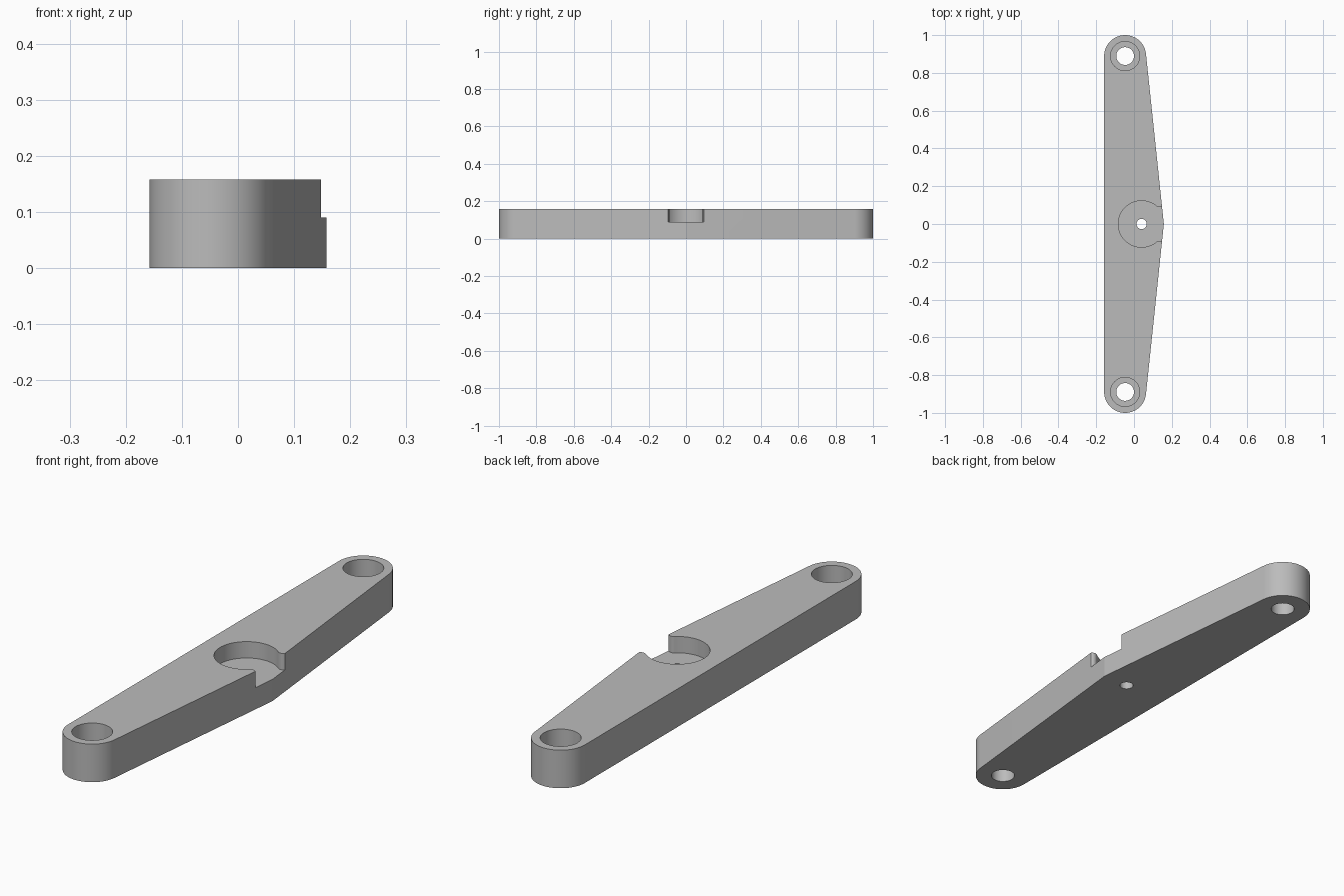
import bpy, bmesh
from math import sin, cos, radians, degrees, atan2, acos, hypot

if "Cube" in bpy.data.objects:
    bpy.data.objects.remove(bpy.data.objects["Cube"])

HEIGHT = 0.158
END_X, END_Y, END_R = -0.047, 0.889, 0.111
APEX_X = 0.158
POCKET_X, POCKET_R, POCKET_Z = 0.04, 0.123, 0.09
LIP_R, LIP_ANGLE = 0.02, 50

grey = bpy.data.materials.new("plain grey")
grey.use_nodes = True
colour = (0.5, 0.5, 0.5, 1)
grey.diffuse_color = colour
grey.node_tree.nodes["Principled BSDF"].inputs["Base Color"].default_value = colour


def arc(cx, cy, r, start, end, steps):
    angles = [radians(start + (end - start) * i / steps) for i in range(steps + 1)]
    return [(cx + r * cos(a), cy + r * sin(a)) for a in angles]


def mirrored(points):
    return points + [(x, -y) for x, y in reversed(points)]


def prism(name, outline, z0, z1):
    bm = bmesh.new()
    face = bm.faces.new([bm.verts.new((x, y, z0)) for x, y in outline])
    moved = bmesh.ops.extrude_face_region(bm, geom=[face])["geom"]
    bmesh.ops.translate(bm, vec=(0, 0, z1 - z0),
                        verts=[v for v in moved if isinstance(v, bmesh.types.BMVert)])
    bmesh.ops.recalc_face_normals(bm, faces=bm.faces)
    mesh = bpy.data.meshes.new(name)
    bm.to_mesh(mesh)
    bm.free()
    mesh.materials.append(grey)
    obj = bpy.data.objects.new(name, mesh)
    bpy.context.collection.objects.link(obj)
    return obj


# Lever body: straight left edge, round ends, tapered edges meeting at a point
dx, dy = END_X - APEX_X, END_Y
tangent = degrees(atan2(-dy, -dx) + acos(END_R / hypot(dx, dy)))
outline = mirrored(arc(END_X, END_Y, END_R, 180, tangent, 40))
outline.insert(len(outline) // 2, (APEX_X, 0))
body = prism("lever_body", outline, 0, HEIGHT)


def cut(name, points, z0, z1):
    cutter = prism(name, points, z0, z1)
    mod = body.modifiers.new(name, "BOOLEAN")
    mod.operation, mod.solver, mod.object = "DIFFERENCE", "EXACT", cutter
    bpy.context.view_layer.objects.active = body
    bpy.ops.object.modifier_apply(modifier=name)
    bpy.data.objects.remove(cutter)


def circle(cx, cy, r, steps=64):
    return arc(cx, cy, r, 0, 360, steps)[:-1]


# Round pocket that opens through the pointed edge between two rounded lips
reach, a = POCKET_R + LIP_R, radians(LIP_ANGLE)
lip = arc(POCKET_X + reach * cos(a), reach * sin(a), LIP_R, 340, 180 + LIP_ANGLE, 14)
wall = arc(POCKET_X, 0, POCKET_R, LIP_ANGLE, 179, 40)[1:]
cut("pocket", mirrored([(0.2, lip[0][1])] + lip + wall), POCKET_Z, 0.3)
cut("pivot_hole", circle(POCKET_X, 0, 0.027, 40), -0.1, 0.3)

# Counterbored screw holes at both ends
for side, y in (("front", -END_Y), ("back", END_Y)):
    cut(side + "_counterbore", circle(END_X, y, 0.077), 0.065, 0.3)
    cut(side + "_screw_hole", circle(END_X, y, 0.047), -0.1, 0.3)

bpy.ops.object.select_all(action="DESELECT")
body.select_set(True)
bpy.context.view_layer.objects.active = body
bpy.ops.object.shade_smooth_by_angle(angle=radians(30))
# The shallow point of the tapered edge stays crisp
for edge in body.data.edges:
    if all(body.data.vertices[i].co.x > APEX_X - 0.001 for i in edge.vertices):
        edge.use_edge_sharp = True
